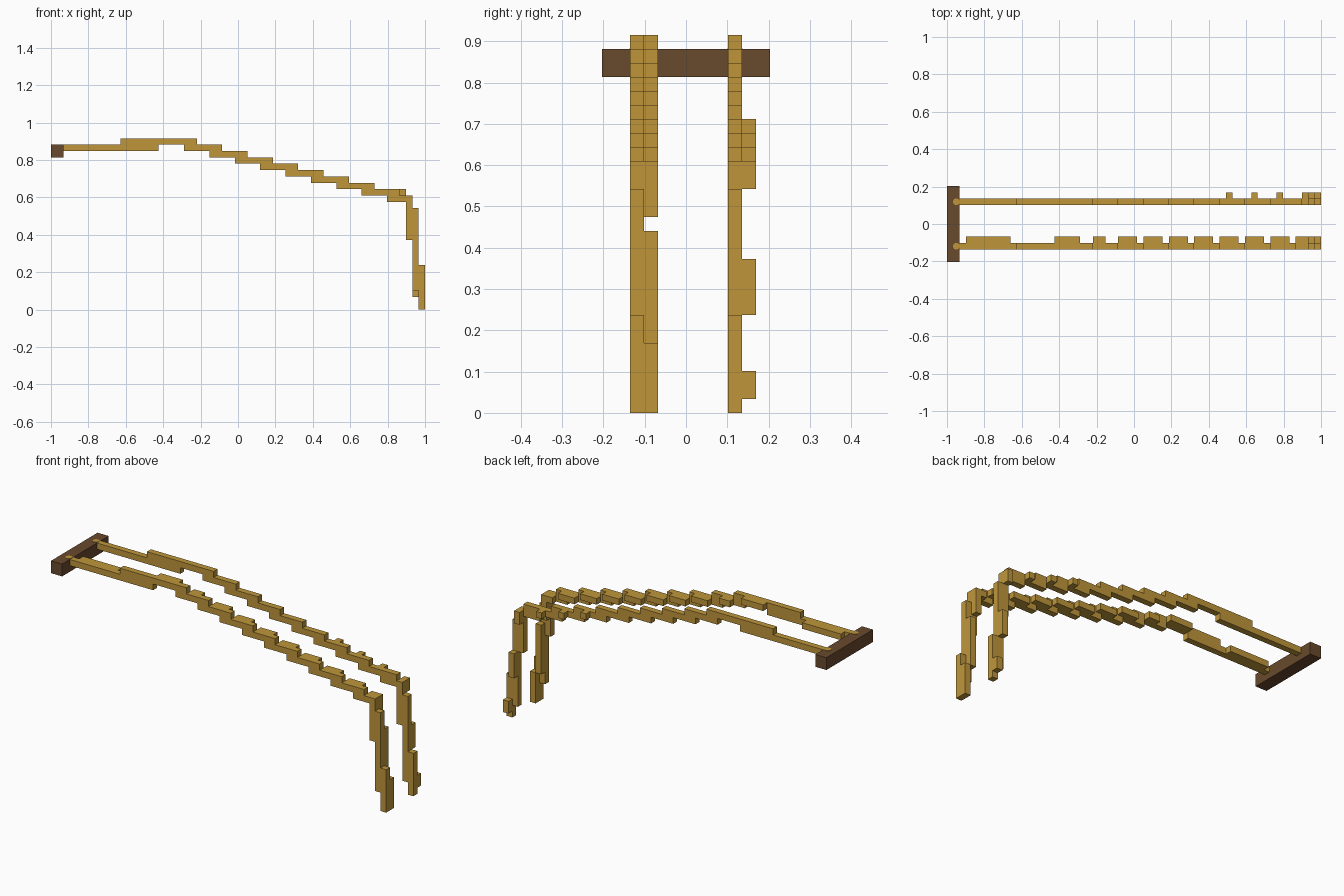
import bpy
import bmesh
from mathutils import Matrix, Vector

cube = bpy.data.objects.get("Cube")
if cube:
    bpy.data.objects.remove(cube, do_unlink=True)

U = 0.0339  # one block


def material(name, color):
    m = bpy.data.materials.new(name)
    m.use_nodes = True
    m.diffuse_color = (*color, 1)
    m.node_tree.nodes["Principled BSDF"].inputs["Base Color"].default_value = (*color, 1)
    return m


GOLD = material("golden rope", (0.52, 0.305, 0.044))
BROWN = material("dark wood", (0.14, 0.067, 0.026))


def box(bm, x0, x1, y, z0, z1, depth=1):
    """Block between x0 and x1 blocks from the +x end, starting at row y."""
    lo = Vector((1 - x0 * U, y * U, z0 * U))
    hi = Vector((1 - x1 * U, (y + depth) * U, z1 * U))
    size = hi - lo
    bmesh.ops.create_cube(bm, size=1, matrix=Matrix.Translation((lo + hi) / 2)
                          @ Matrix.Diagonal((*size, 1)))


def finish(bm, name, mat):
    mesh = bpy.data.meshes.new(name)
    bm.to_mesh(mesh)
    bm.free()
    mesh.materials.append(mat)
    ob = bpy.data.objects.new(name, mesh)
    bpy.context.collection.objects.link(ob)
    return ob


def strand(bm, y, step_extra, hang_bottom):
    """Main rope line: level start, stepped descent, hanging end."""
    box(bm, 57.05, 42, y, 25, 26)
    box(bm, 48, 36, y, 26, 27)
    for i in range(9):
        start = 38 - 4 * i
        end = max(start - 6, 2)
        if start == 10:
            end -= step_extra
        box(bm, start, end, y, 25 - i, 26 - i)
    box(bm, 3, 2, y, 11, 17)
    box(bm, 2, 1, y, hang_bottom, 16)
    box(bm, 1, 0, y, 0, 7)


# Crossbar
bm = bmesh.new()
box(bm, 59, 57, -6, 24, 26, 12)
finish(bm, "crossbar", BROWN)

# Front rope with its inner row of blocks
bm = bmesh.new()
strand(bm, -4, 0, 3)
box(bm, 56, 49, -3, 25, 26)
box(bm, 42, 38, -3, 26, 27)
box(bm, 36, 34, -3, 25, 26)
for i in range(7):
    box(bm, 32 - 4 * i, 29 - 4 * i, -3, 24 - i, 25 - i)
box(bm, 4, 2, -3, 17, 18)
box(bm, 3, 2, -3, 14, 17)
box(bm, 2, 1, -3, 5, 13)
box(bm, 1, 0, -3, 0, 5)
finish(bm, "front_rope", GOLD)

# Back rope with its few outer blocks
bm = bmesh.new()
strand(bm, 3, 1, 2)
for i in range(3):
    box(bm, 15 - 4 * i, 14 - 4 * i, 4, 20 - i, 21 - i)
box(bm, 3, 2, 4, 16, 18)
box(bm, 2, 1, 4, 7, 11)
box(bm, 1, 0, 4, 1, 3)
finish(bm, "back_rope", GOLD)

# Round pegs holding the ropes in the crossbar
for name, y in (("front_peg", -3.5), ("back_peg", 3.5)):
    bm = bmesh.new()
    bmesh.ops.create_cone(bm, cap_ends=True, segments=16, radius1=0.018, radius2=0.018,
                          depth=U, matrix=Matrix.Translation((-0.95, y * U, 25.55 * U)))
    finish(bm, name, GOLD)
